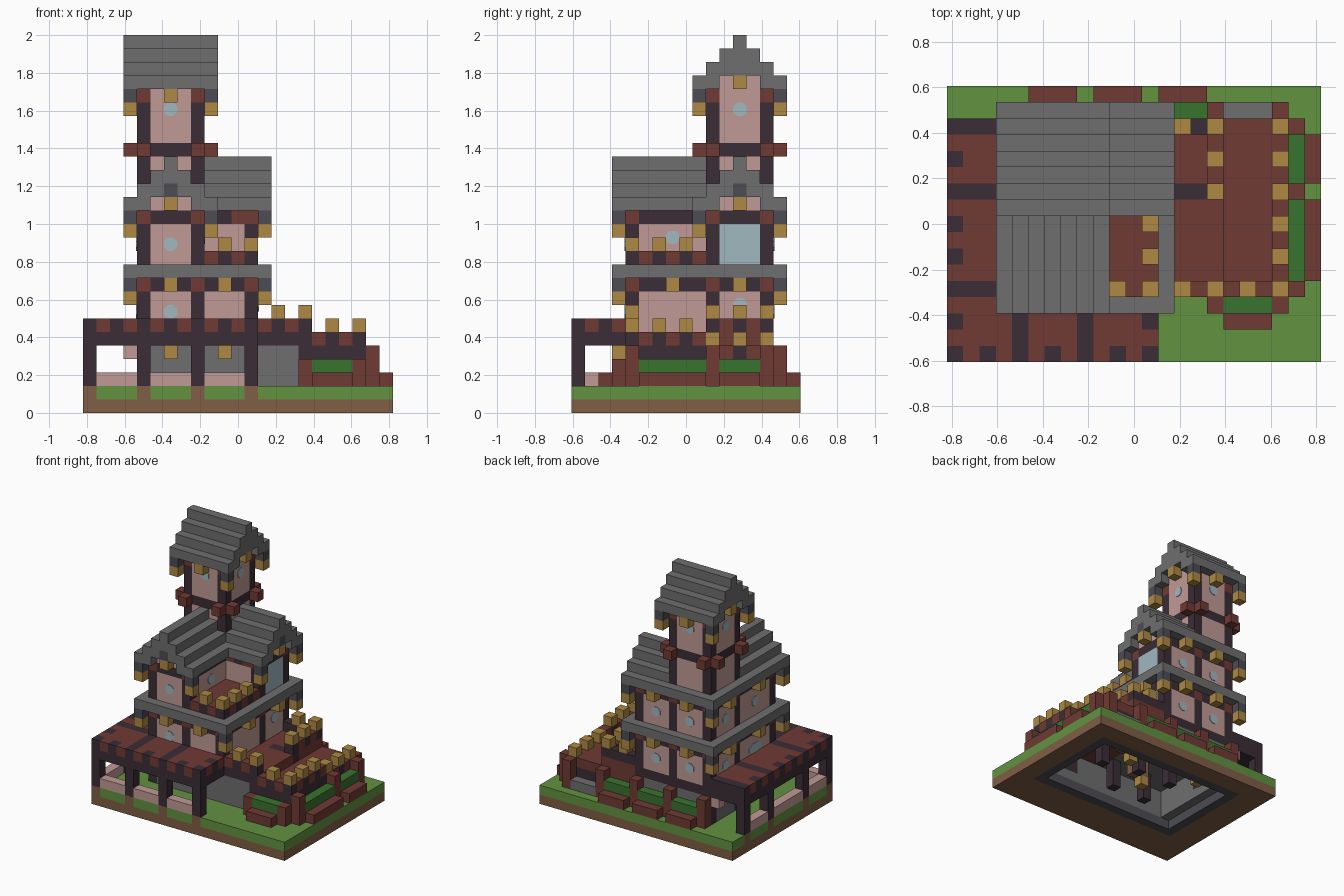
import bpy, bmesh, math
from mathutils import Matrix, Vector

if "Cube" in bpy.data.objects:
    bpy.data.objects.remove(bpy.data.objects["Cube"], do_unlink=True)

U = 2 / 28                      # block size
W, D, H = 23, 17, 28            # blocks in x, y, z


def lin(c):
    c /= 255
    return c / 12.92 if c < 0.04 else ((c + 0.055) / 1.055) ** 2.4


COLOURS = {
    "stone": (110, 110, 110), "slate": (76, 76, 84), "plaster": (192, 154, 149),
    "brick": (112, 58, 52), "timber": (59, 45, 55), "gold": (174, 137, 68),
    "grass": (98, 146, 64), "soil": (128, 94, 69), "leaf": (58, 114, 47),
    "glass": (160, 184, 192)}
NAMES = list(COLOURS)
MATS = []
for name, rgb in COLOURS.items():
    m = bpy.data.materials.new(name)
    m.use_nodes = True
    col = [lin(c) for c in rgb] + [1]
    m.diffuse_color = col
    m.node_tree.nodes["Principled BSDF"].inputs["Base Color"].default_value = col
    MATS.append(m)

cells = {}


def fill(part, mat, x, y, z):
    """Fill a block range; each of x, y, z is one index or a (start, end) pair."""
    rx, ry, rz = [range(*r) if isinstance(r, tuple) else (r,) for r in (x, y, z)]
    for i in rx:
        for j in ry:
            for k in rz:
                if mat:
                    cells[i, j, k] = (part, mat)
                else:
                    cells.pop((i, j, k), None)


def lantern(x, y, z):
    fill("lanterns", "gold", x, y, z)


def storey(part, x, y, z, px, py):
    """Plaster box with timber posts and a top beam with brick corner blocks."""
    fill(part, "plaster", x, y, z)
    top = z[1] - 1
    fill(part, "timber", x, y, top)
    posts = [(a, b) for a in px for b in (y[0], y[1] - 1)]
    posts += [(a, b) for b in py for a in (x[0], x[1] - 1)]
    for a, b in posts:
        fill(part, "timber", a, b, z)
        fill(part, "brick", a, b, top)


def eave_corner(x, y, z):
    fill("eave_brackets", "slate", x, y, z)
    lantern(x, y, z - 1)


# Ground slab with a hollow stone cellar
fill("ground", "soil", (0, W), (0, D), 0)
fill("ground", "grass", (0, W), (0, D), 1)
for i in (0, 4, 8, 12):
    fill("ground", "soil", i, 0, 1)
for j in (4, 10, 14):
    fill("ground", "soil", 0, j, 1)
fill("cellar", "slate", (3, 21), (4, 15), 0)
fill("cellar", "stone", (4, 21), (4, 15), (1, 5))

# Arcade terrace: posts, low walls and a tiled deck
fill("terrace", "timber", (0, 13), (0, 15), (5, 7))
fill("terrace", "brick", (0, 13), (0, 15), 6)
for i in range(0, 13, 2):
    fill("terrace", "timber", i, 0, 6)
for j in range(0, 15, 2):
    fill("terrace", "timber", 0, j, 6)
for i in (4, 8):
    fill("terrace", "timber", i, (0, 4), 6)
for j in (4, 10, 14):
    fill("terrace", "timber", (0, 4), j, 6)
fill("terrace", "timber", 12, 2, 6)
fill("arcade_walls", "plaster", (0, 13), 0, 2)
fill("arcade_walls", "plaster", 0, (0, 15), 2)
fill("arcade_walls", "plaster", 3, 14, 4)
for i in (0, 4, 8, 12):
    fill("arcade_posts", "timber", i, 0, (2, 6))
    fill("arcade_posts", "timber", i, 14, (2, 6))
for j in (4, 10, 14):
    fill("arcade_posts", "timber", 0, j, (2, 6))
    fill("arcade_posts", "timber", 4, j, (2, 6))
lantern(6, 3, 4)
lantern(10, 3, 4)

# Raised garden on the left, stepping down
fill("garden", "timber", (16, 21), (4, 15), (3, 5))
fill("garden", "brick", (13, 21), (4, 15), 4)
fill("garden", "timber", 20, (4, 15), (2, 5))
fill("garden", "timber", (16, 21), 4, (2, 5))
fill("garden", "brick", (13, 17), (4, 15), 5)
fill("garden", "timber", (14, 17), 10, 5)
fill("garden", "stone", (13, 16), 4, (2, 5))


def rail(x, y, z):
    even = (x + y) % 2 == 0
    fill("garden_rail", "timber" if even else "brick", x, y, z)
    if even:
        lantern(x, y, z + 1)


for i in range(13, 17):
    rail(i, 4, 6)
    fill("garden_rail", "timber", i, 4, 5)
for i in range(17, 21):
    rail(i, 4, 5)
for j in range(5, 10):
    rail(20, j, 5)
for j in range(10, 15):
    rail(20, j, 4)
    rail(16, j, 6)
lantern(14, 14, 7)
fill("garden_rail", "timber", (13, 16), 14, 6)

# Planters with hedges and brick buttresses
for a, b in ((5, 8), (9, 12), (13, 16)):
    fill("planters", "brick", (a, b), 16, 2)
    fill("hedges", "leaf", (a, b), 15, (2, 4))
for a, b in ((5, 10), (11, 14)):
    fill("planters", "brick", 22, (a, b), 2)
    fill("hedges", "leaf", 21, (a, b), (2, 4))
fill("planters", "brick", (17, 20), 2, 2)
fill("hedges", "leaf", (17, 20), 3, (2, 4))
for i in (4, 8, 12, 16, 20):
    fill("buttresses", "brick", i, 15, (2, 5))
for j in (4, 10, 14):
    fill("buttresses", "brick", 21, j, (2, 5))
for i in (16, 20):
    fill("buttresses", "brick", i, 3, (2, 4))
fill("back_step", "stone", (17, 20), 15, 2)

# First floor and the stone ledge above it
storey("first_floor", (4, 13), (4, 15), (6, 10), (4, 8, 12), (4, 10, 14))
fill("ledge", "stone", (3, 14), (3, 16), 10)
for i in (3, 13):
    for j in (3, 15):
        eave_corner(i, j, 9)
    for j in (7, 12):
        lantern(i, j, 9)
for i in (6, 10):
    lantern(i, 3, 9)
    lantern(i, 15, 9)

# Second floor: front wing, side wing and balcony
storey("side_wing", (4, 13), (10, 15), (11, 15), (4, 8, 12), (10, 14))
storey("front_wing", (4, 9), (4, 15), (11, 15), (4, 8), (4, 10, 14))
for i in (9, 11):
    fill("side_wing", "brick", i, 10, 14)
fill("side_window", "glass", 12, (11, 14), (11, 14))
fill("balcony", "brick", (9, 13), (4, 10), 11)
for x, y in ((10, 4), (12, 4), (12, 6), (12, 8)):
    fill("balcony", "timber", x, y, 11)
    lantern(x, y, 12)

# Stepped L-shaped roof with open gables
for k in range(4):
    fill("main_roof", "stone", (3 + k, 10 - k), (3, 16 - k), 15 + k)
    fill("main_roof", "stone", (3 + k, 14), (9 + k, 16 - k), 15 + k)
fill("main_roof", None, (5, 8), 3, 15)
fill("main_roof", None, 13, (11, 14), 15)
fill("gables", "plaster", (5, 8), 4, 15)
fill("gables", "plaster", 12, (11, 14), 15)
fill("gables", "slate", 6, 3, 16)
fill("gables", "slate", 13, 12, 16)
lantern(6, 3, 15)
lantern(13, 12, 15)
for x, y in ((3, 3), (9, 3), (13, 9), (13, 15), (3, 15)):
    eave_corner(x, y, 14)
for x, y in ((6, 15), (10, 15), (3, 7), (3, 12)):
    lantern(x, y, 14)

# Tower with a brick-cornered belt and its own stepped roof
storey("tower", (4, 9), (10, 15), (16, 20), (4, 8), (10, 14))
storey("tower", (4, 9), (10, 15), (20, 24), (4, 8), (10, 14))
for a in (5, 6, 7):
    fill("tower", "plaster", a, (10, 15), 23)
for b in (11, 12, 13):
    fill("tower", "plaster", (4, 9), b, 23)
for x in (4, 8):
    for y in (9, 15):
        fill("tower_belt", "brick", x, y, 19)
for y in (10, 14):
    for x in (3, 9):
        fill("tower_belt", "brick", x, y, 19)
for k in range(4):
    fill("tower_roof", "stone", (3, 10), (9 + k, 16 - k), 24 + k)
for x in (3, 9):
    fill("tower_roof", None, x, (11, 14), 24)
    lantern(x, 12, 24)
    for y in (9, 15):
        eave_corner(x, y, 23)
        lantern(6, y, 23)
for x in (4, 8):
    fill("tower", "plaster", x, (11, 14), 24)

# Hollow cellar room with posts and crates
fill("cellar", None, (5, 20), (5, 14), (0, 4))
fill("cellar", None, (4, 5), (5, 14), 0)
for x, y in ((8, 6), (8, 10), (12, 6), (12, 10), (16, 9)):
    fill("cellar_posts", "timber", x, y, (1, 4))
for x, y in ((10, 8), (6, 12), (14, 11)):
    fill("cellar_crates", "soil", (x, x + 2), y, (2, 4))
    lantern(x, y, 1)


def place(x, y, z):
    return Vector(((x - W / 2) * U, (y - D / 2) * U, z * U))


# Turn the exposed block faces of each part into one mesh
CORNERS = ((0, 0), (1, 0), (1, 1), (0, 1))
for part in sorted({p for p, _ in cells.values()}):
    bm = bmesh.new()
    for c, (p, mat) in cells.items():
        if p != part:
            continue
        for ax in range(3):
            for side in (0, 1):
                n = list(c)
                n[ax] += side * 2 - 1
                if tuple(n) in cells:
                    continue
                pts = []
                for a, b in CORNERS if side else CORNERS[::-1]:
                    q = list(c)
                    q[ax] += side
                    q[(ax + 1) % 3] += a
                    q[(ax + 2) % 3] += b
                    pts.append(bm.verts.new(place(*q)))
                bm.faces.new(pts).material_index = NAMES.index(mat)
    bmesh.ops.remove_doubles(bm, verts=bm.verts[:], dist=0.001)
    bmesh.ops.dissolve_limit(bm, angle_limit=0.01, verts=bm.verts[:],
                             edges=bm.edges[:], delimit={'MATERIAL'})
    me = bpy.data.meshes.new(part)
    bm.to_mesh(me)
    bm.free()
    for m in MATS:
        me.materials.append(m)
    bpy.context.collection.objects.link(bpy.data.objects.new(part, me))


# Thin eight-sided window panes on the plaster walls
def pane(x, y, z, axis, wide=1):
    bm = bmesh.new()
    rot = Matrix.Rotation(math.pi / 2, 4, 'X' if axis == 'y' else 'Y')
    spin = Matrix.Rotation(math.pi / 8, 4, 'Z')
    bmesh.ops.create_cone(bm, cap_ends=True, segments=8, radius1=U * 0.54,
                          radius2=U * 0.54, depth=0.009, matrix=rot @ spin)
    bmesh.ops.scale(bm, vec=(1, wide, 1) if axis == 'x' else (wide, 1, 1), verts=bm.verts[:])
    bmesh.ops.translate(bm, vec=place(x, y, z), verts=bm.verts[:])
    me = bpy.data.meshes.new("window_pane")
    bm.to_mesh(me)
    bm.free()
    me.materials.append(MATS[NAMES.index("glass")])
    bpy.context.collection.objects.link(bpy.data.objects.new("window_pane", me))


for z in (7.5, 12.5):
    pane(6.5, 4, z, 'y')
    for x in (6.5, 10.5):
        pane(x, 15, z, 'y')
    pane(4, 12.5, z, 'x')
    pane(4, 7.5, z, 'x', 2 if z < 10 else 1)
for y in (10, 15):
    pane(6.5, y, 22.5, 'y')
for x in (4, 9):
    pane(x, 12.5, 22.5, 'x')
pane(9, 7.5, 13, 'x')
pane(13, 12.5, 8, 'x')
